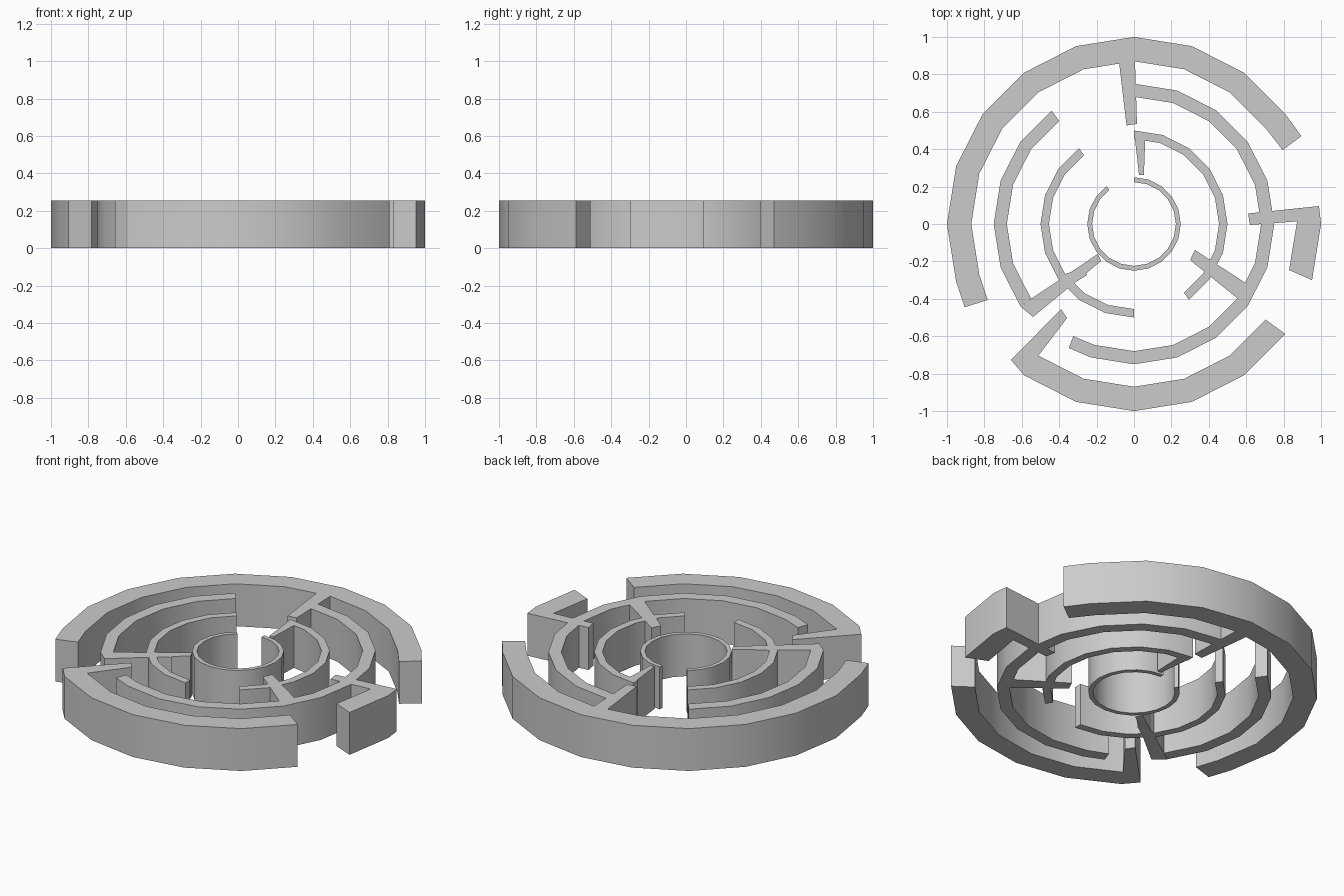
import bpy, bmesh
from math import sin, cos, radians

if "Cube" in bpy.data.objects:
    bpy.data.objects.remove(bpy.data.objects["Cube"])

H = 0.255   # wall height
STEP = 18   # 20-sided rings


def extrude_plan(name, verts, faces):
    bm = bmesh.new()
    vs = [bm.verts.new((x, y, 0)) for x, y in verts]
    fs = [bm.faces.new([vs[i] for i in f]) for f in faces]
    res = bmesh.ops.extrude_face_region(bm, geom=fs, use_keep_orig=True)
    top = [g for g in res["geom"] if isinstance(g, bmesh.types.BMVert)]
    bmesh.ops.translate(bm, verts=top, vec=(0, 0, H))
    bmesh.ops.recalc_face_normals(bm, faces=bm.faces[:])
    mesh = bpy.data.meshes.new(name)
    bm.to_mesh(mesh)
    bm.free()
    ob = bpy.data.objects.new(name, mesh)
    bpy.context.collection.objects.link(ob)
    bpy.context.view_layer.objects.active = ob
    ob.select_set(True)


def arc(name, r_out, r_in, a0, a1, start=None, end=None):
    """Curved wall from a0 to a1 degrees; start/end are extra (outer, inner) point pairs."""
    pairs = [start] if start else []
    for a in range(a0, a1 + 1, STEP):
        c, s = cos(radians(a)), sin(radians(a))
        pairs.append(((r_out * c, r_out * s), (r_in * c, r_in * s)))
    if end:
        pairs.append(end)
    verts = [p for pair in pairs for p in pair]
    faces = [(2*i, 2*i+2, 2*i+3, 2*i+1) for i in range(len(pairs) - 1)]
    extrude_plan(name, verts, faces)


def spoke(name, *pts):
    extrude_plan(name, pts, [range(len(pts))])


# Outer ring: long arc, lower arc and a hooked piece on the right
arc("outer_wall_long", 1, 0.87, 36, 198,
    start=((0.895, 0.47), (0.795, 0.395)), end=((-0.905, -0.445), (-0.782, -0.406)))
arc("outer_wall_lower", 1, 0.87, 234, 324)
spoke("outer_hook", (0.952, -0.30), (1, 0), (0.989, 0.096), (0.61, 0.056),
      (0.62, -0.005), (0.872, 0.014), (0.829, -0.246))
spoke("outer_top_spoke", (-0.08, 0.865), (0.005, 0.88), (0.016, 0.535), (-0.04, 0.527))
spoke("outer_left_spoke", (-0.588, -0.809), (-0.658, -0.727), (-0.39, -0.455),
      (-0.358, -0.503), (-0.511, -0.704))

# Second ring
arc("second_wall_right", 0.75, 0.68, -108, 90, start=((-0.348, -0.663), (-0.325, -0.60)))
arc("second_wall_left", 0.75, 0.68, 126, 216)
spoke("second_right_spoke", (0.604, -0.32), (0.556, -0.40), (0.30, -0.193), (0.326, -0.139))
spoke("second_left_spoke", (-0.607, -0.441), (-0.54, -0.497), (-0.176, -0.198),
      (-0.193, -0.16), (-0.55, -0.40))

# Third ring
arc("third_wall_right", 0.5, 0.455, -54, 90)
arc("third_wall_left", 0.5, 0.455, 126, 270)
spoke("third_top_spoke", (0, 0.5), (0.06, 0.455), (0.053, 0.262), (0.027, 0.262))
spoke("third_left_stub", (-0.368, -0.267), (-0.272, -0.238), (-0.25, -0.272), (-0.335, -0.325))

# Centre ring
arc("centre_wall", 0.25, 0.224, 126, 450)

bpy.ops.object.shade_smooth_by_angle(angle=radians(30))
